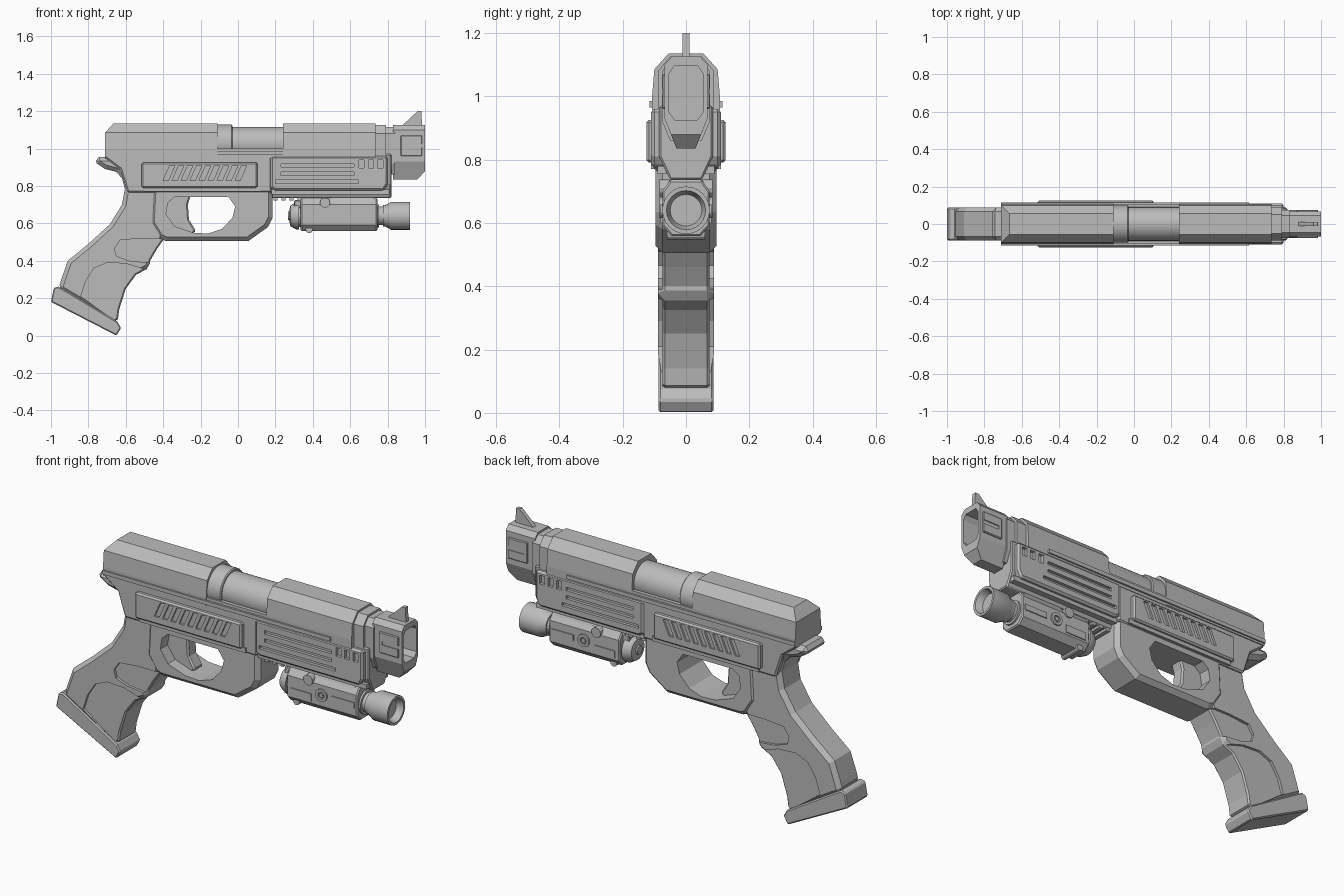
import bpy, bmesh, math
from mathutils import Matrix, Vector

grey = bpy.data.materials.new("plain grey")
grey.diffuse_color = (0.5, 0.5, 0.5, 1)


def finish(name, bm, bevel=0, smooth=False):
    bmesh.ops.recalc_face_normals(bm, faces=bm.faces)
    me = bpy.data.meshes.new(name)
    bm.to_mesh(me)
    bm.free()
    ob = bpy.data.objects.new(name, me)
    bpy.context.collection.objects.link(ob)
    me.materials.append(grey)
    if smooth:
        bpy.ops.object.select_all(action='DESELECT')
        ob.select_set(True)
        bpy.context.view_layer.objects.active = ob
        bpy.ops.object.shade_smooth_by_angle(angle=math.radians(30))
    if bevel:
        m = ob.modifiers.new("bevel", 'BEVEL')
        m.width, m.segments = bevel, 1
        m.limit_method, m.angle_limit = 'ANGLE', math.radians(60)
    return ob


def add_loft(bm, a, b):
    """Closed solid between two matching outlines."""
    va, vb = [bm.verts.new(p) for p in a], [bm.verts.new(p) for p in b]
    n = len(va)
    bm.faces.new(va)
    bm.faces.new(vb[::-1])
    for i in range(n):
        bm.faces.new((va[i], vb[i], vb[(i + 1) % n], va[(i + 1) % n]))


def prism(name, profiles, y1, y0=None, bevel=0):
    """Side (x, z) outlines extruded across y; with y0, one piece on each side."""
    bm = bmesh.new()
    spans = [(-y1, y1)] if y0 is None else [(y0, y1), (-y1, -y0)]
    for pts in profiles:
        for a, b in spans:
            add_loft(bm, [(x, a, z) for x, z in pts], [(x, b, z) for x, z in pts])
    return finish(name, bm, bevel)


def section(name, half, x0, x1, bevel=0, rear_slope=0):
    """Half cross-section (y, z) mirrored and extruded along x."""
    pts = half + [(-y, z) for y, z in reversed(half)]
    top = max(z for y, z in pts)
    bm = bmesh.new()
    add_loft(bm, [(x0 + (rear_slope if z == top else 0), y, z) for y, z in pts],
             [(x1, y, z) for y, z in pts])
    bmesh.ops.connect_verts_nonplanar(bm, angle_limit=0.01, faces=bm.faces)
    return finish(name, bm, bevel)


def lathe(name, profile, zc, sides=24):
    """(x, radius) profile turned about a line along x; closed at both ends."""
    bm = bmesh.new()
    rings = [[bm.verts.new((x, r * math.sin(t), zc + r * math.cos(t)))
              for t in (2 * math.pi * i / sides for i in range(sides))] for x, r in profile]
    for a, b in zip(rings, rings[1:]):
        for i in range(sides):
            j = (i + 1) % sides
            bm.faces.new((a[i], a[j], b[j], b[i]))
    bm.faces.new(rings[0])
    bm.faces.new(rings[-1])
    return finish(name, bm, smooth=True)


def disc(name, x, z, r, half_y, sides=16):
    """Round pin running across the model."""
    return prism(name, [[(x + r * math.cos(2 * math.pi * i / sides),
                          z + r * math.sin(2 * math.pi * i / sides)) for i in range(sides)]], half_y)


def rect(x0, x1, z0, z1):
    return [(x0, z0), (x1, z0), (x1, z1), (x0, z1)]


def cut(ob, cutter):
    cutter.hide_render = True
    cutter.hide_viewport = False
    cutter.display_type = 'WIRE'
    m = ob.modifiers.new("cut", 'BOOLEAN')
    m.operation, m.object, m.solver = 'DIFFERENCE', cutter, 'EXACT'


# Slide, barrel and rails
slide = [(0.055, 1.135), (0.1, 1.085), (0.107, 1.0), (0.107, 0.955)]
section("rear_slide", slide, -0.71, -0.11, rear_slope=0.045)
section("front_slide", slide, 0.24, 0.735)
section("slide_bed", [(0.105, 1.0), (0.105, 0.95)], -0.2, 0.3)
lathe("barrel", [(-0.05, 0.09), (0.26, 0.09)], 1.025, 32)
lathe("barrel_collar", [(-0.13, 0.1), (-0.035, 0.1), (-0.03, 0.095), (-0.03, 0.08)], 1.028, 32)
section("side_rail", [(0.115, 0.985), (0.115, 0.965)], -0.71, 0.615)

# Frame with slashed side plates
prism("frame", [[(-0.71, 0.975), (-0.71, 0.95), (-0.63, 0.89), (-0.59, 0.765),
                 (0.18, 0.765), (0.18, 0.975)]], 0.102, bevel=0.008)
plate = prism("side_plate", [rect(-0.515, 0.105, 0.79, 0.925)], 0.125, bevel=0.008)
cut(plate, prism("slash_cutter", [[(x, 0.83), (x + 0.028, 0.83), (x + 0.063, 0.91), (x + 0.035, 0.91)]
                                  for x in (-0.4 + 0.048 * i for i in range(9))], 0.2, 0.115))
prism("plate_ledge", [rect(-0.5, 0.12, 0.77, 0.795)], 0.11)

# Grip with recessed finger panels
grip = prism("grip", [[(-0.765, 0.955), (-0.755, 0.92), (-0.71, 0.89), (-0.65, 0.875), (-0.62, 0.84),
                       (-0.605, 0.785), (-0.62, 0.7), (-0.685, 0.595), (-0.8, 0.49), (-0.91, 0.4),
                       (-0.945, 0.3), (-0.96, 0.25), (-0.645, 0.065), (-0.635, 0.14), (-0.6, 0.25),
                       (-0.545, 0.325), (-0.47, 0.365), (-0.47, 0.4), (-0.435, 0.46), (-0.4, 0.51),
                       (-0.37, 0.66), (-0.35, 0.78), (-0.35, 0.955)]], 0.088, bevel=0.022)
cut(grip, prism("finger_panel_cutter", [
    [(-0.5, 0.355), (-0.6, 0.385), (-0.7, 0.39), (-0.77, 0.36), (-0.815, 0.29), (-0.84, 0.21),
     (-0.76, 0.15), (-0.66, 0.08), (-0.6, 0.1), (-0.56, 0.25), (-0.5, 0.33)],
    [(-0.66, 0.465), (-0.63, 0.51), (-0.52, 0.52), (-0.4, 0.52), (-0.44, 0.41), (-0.48, 0.39),
     (-0.58, 0.4), (-0.65, 0.425)]], 0.2, 0.074))
prism("grip_base", [[(-0.96, 0.262), (-0.985, 0.255), (-1, 0.18), (-0.65, 0), (-0.625, 0.04),
                     (-0.645, 0.075), (-0.92, 0.24)]], 0.087, bevel=0.006)

# Trigger guard block and trigger
guard = prism("trigger_guard", [[(-0.46, 0.79), (-0.47, 0.6), (-0.42, 0.52), (-0.385, 0.505), (0.055, 0.505),
                                 (0.16, 0.58), (0.185, 0.63), (0.185, 0.79)]], 0.096, bevel=0.022)
cut(guard, prism("guard_hole_cutter", [[(-0.34, 0.74), (-0.05, 0.74), (-0.015, 0.69), (-0.03, 0.63),
                                        (-0.085, 0.57), (-0.16, 0.545), (-0.24, 0.55), (-0.34, 0.585),
                                        (-0.385, 0.65), (-0.375, 0.71)]], 0.3))
cut(grip, bpy.data.objects["guard_hole_cutter"])
prism("trigger", [[(-0.4, 0.76), (-0.25, 0.76), (-0.268, 0.7), (-0.262, 0.62), (-0.225, 0.56),
                   (-0.25, 0.54), (-0.34, 0.57), (-0.4, 0.65)]], 0.035, bevel=0.008)

# Vented fore end
section("fore_end_core", [(0.085, 0.97), (0.085, 0.81), (0.05, 0.735)], 0.17, 0.82, bevel=0.006)
fore = prism("fore_end_plate", [[(0.175, 0.96), (0.8, 0.96), (0.8, 0.81), (0.78, 0.775), (0.2, 0.775),
                                 (0.175, 0.79)]], 0.11, bevel=0.01)
vents = [rect(0.23, 0.62, 0.9, 0.918), rect(0.23, 0.62, 0.857, 0.875), rect(0.2, 0.645, 0.814, 0.832)]
vents += [rect(x, x + 0.028, 0.895, 0.94) for x in (0.647, 0.697, 0.747)]
cut(fore, prism("vent_cutter", vents, 0.2, 0.094))
prism("fore_end_lip", [rect(0.18, 0.81, 0.755, 0.78)], 0.09)

# Neck, hollow muzzle and front sight
section("neck", [(0.05, 1.125), (0.088, 1.08), (0.088, 0.94)], 0.72, 0.79)
section("neck_step", [(0.045, 1.115), (0.075, 1.08), (0.075, 0.92), (0.05, 0.86)], 0.78, 0.84)
muzzle = section("muzzle", [(0.045, 1.125), (0.068, 1.1), (0.068, 0.93), (0.03, 0.835)], 0.83, 1.0)
cheek = prism("muzzle_cheek", [rect(0.87, 0.985, 0.96, 1.07)], 0.076, 0.06, bevel=0.004)
bore = section("bore_cutter", [(0.038, 1.095), (0.054, 1.07), (0.054, 0.95), (0.036, 0.925)], 0.88, 1.1)
cut(muzzle, bore)
cut(muzzle, prism("muzzle_chin_cutter", [[(0.955, 0.83), (1.01, 0.89), (1.05, 0.83)]], 0.2))
cut(cheek, prism("cheek_slot_cutter", [rect(0.89, 1.1, 1.005, 1.025)], 0.2, 0.071))
prism("front_sight", [[(0.87, 1.115), (0.88, 1.125), (0.96, 1.2), (0.98, 1.2), (0.985, 1.115)]], 0.011)

# Accessory rail with teeth
section("accessory_rail", [(0.05, 0.765), (0.05, 0.738)], 0.18, 0.72)
prism("rail_teeth", [rect(x, x + 0.022, 0.722, 0.742) for x in (0.19 + 0.043 * i for i in range(8))], 0.05)

# Flashlight
section("light_body", [(0.05, 0.735), (0.075, 0.7), (0.075, 0.59), (0.045, 0.558)], 0.335, 0.745, bevel=0.006)
section("light_clamp", [(0.045, 0.75), (0.06, 0.72), (0.06, 0.7)], 0.5, 0.72)
lathe("light_rear_cap", [(0.275, 0.03), (0.28, 0.055), (0.31, 0.072), (0.325, 0.072), (0.325, 0.06),
                         (0.34, 0.06)], 0.64)
lathe("light_tail_button", [(0.268, 0.022), (0.28, 0.025)], 0.64, 12)
lathe("light_head", [(0.73, 0.062), (0.755, 0.062), (0.755, 0.05), (0.775, 0.05), (0.775, 0.058), (0.79, 0.058),
                     (0.82, 0.075), (0.92, 0.075), (0.92, 0.062), (0.885, 0.05)], 0.64)
boss = disc("light_side_boss", 0.54, 0.648, 0.033, 0.083)
cut(boss, disc("boss_ring_cutter", 0.54, 0.648, 0.018, 0.2))
disc("boss_pin", 0.54, 0.648, 0.012, 0.083, 8)
disc("clamp_knob", 0.465, 0.71, 0.027, 0.084, 12)
disc("lower_clamp_pin", 0.38, 0.565, 0.018, 0.06, 12)
prism("light_side_strip", [rect(0.36, 0.48, 0.6, 0.64), rect(0.6, 0.73, 0.63, 0.66)], 0.08, 0.06)
prism("light_rear_latch", [rect(0.3, 0.345, 0.68, 0.725)], 0.045, bevel=0.006)
